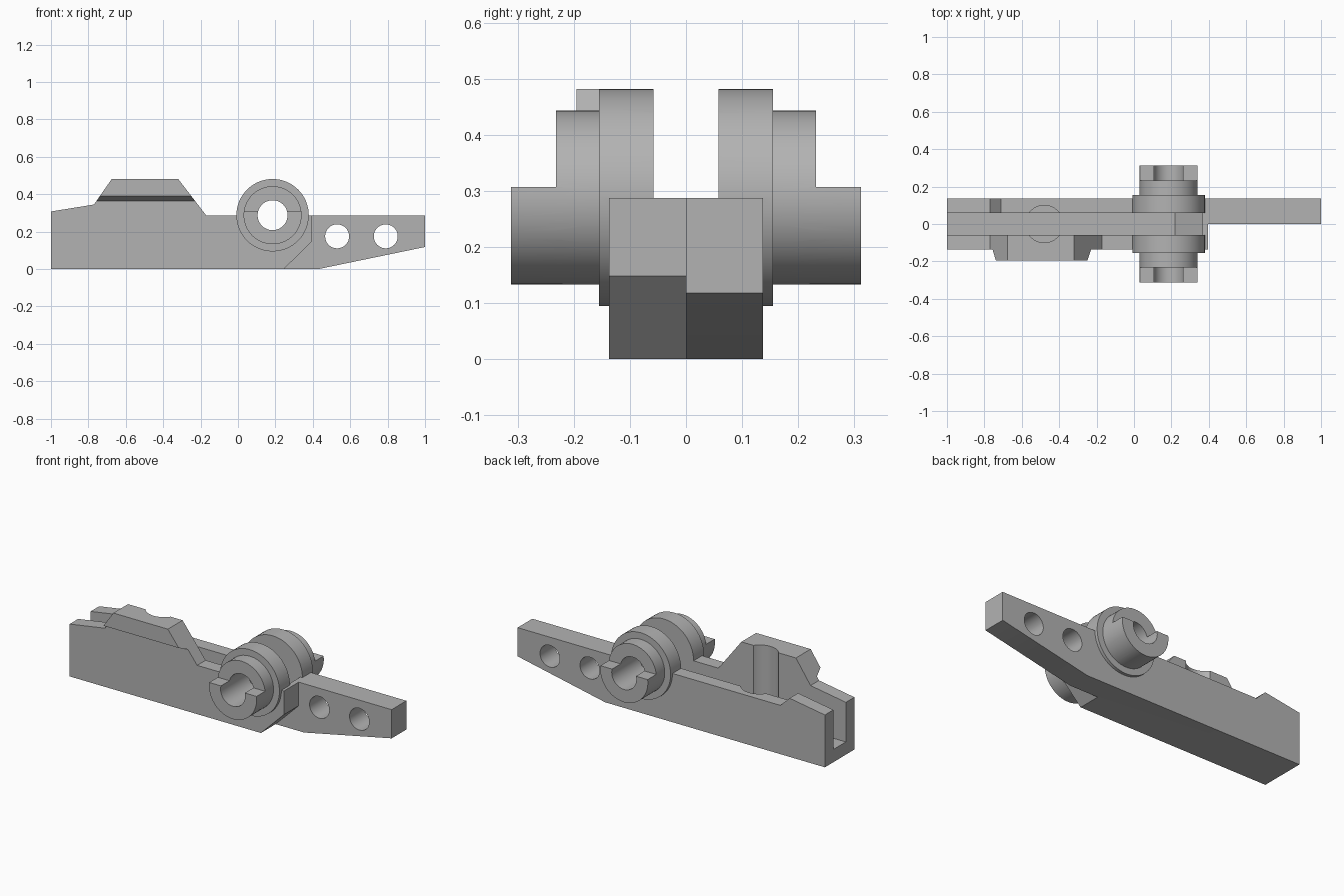
import bpy, bmesh, math

if "Cube" in bpy.data.objects:
    bpy.data.objects.remove(bpy.data.objects["Cube"])

grey = bpy.data.materials.new("light_grey")
grey.diffuse_color = (0.45, 0.45, 0.45, 1)
grey.use_nodes = True
grey.node_tree.nodes["Principled BSDF"].inputs["Base Color"].default_value = grey.diffuse_color


def loft(name, front, back, y0, y1):
    """Solid between two matching (x, z) outlines at y0 and y1."""
    bm = bmesh.new()
    a = [bm.verts.new((x, y0, z)) for x, z in front]
    b = [bm.verts.new((x, y1, z)) for x, z in back]
    n = len(a)
    bm.faces.new(a)
    bm.faces.new(b[::-1])
    for i in range(n):
        j = (i + 1) % n
        bm.faces.new((a[j], a[i], b[i], b[j]))
    bmesh.ops.recalc_face_normals(bm, faces=bm.faces)
    me = bpy.data.meshes.new(name)
    bm.to_mesh(me)
    bm.free()
    ob = bpy.data.objects.new(name, me)
    bpy.context.collection.objects.link(ob)
    me.materials.append(grey)
    return ob


def prism(name, pts, y0, y1):
    return loft(name, pts, pts, min(y0, y1), max(y0, y1))


def arc(cx, cz, r, a0=0.0, a1=2 * math.pi, n=64):
    full = a1 - a0 > 6.28
    m = n if full else n - 1
    return [(cx + r * math.cos(a0 + (a1 - a0) * i / m),
             cz + r * math.sin(a0 + (a1 - a0) * i / m)) for i in range(n)]


def combine(target, other, op):
    mod = target.modifiers.new(op, 'BOOLEAN')
    mod.operation, mod.solver, mod.object = op, 'EXACT', other
    bpy.context.view_layer.objects.active = target
    bpy.ops.object.modifier_apply(modifier=mod.name)
    bpy.data.objects.remove(other, do_unlink=True)


W, SLOT = 0.137, 0.058          # half width of the body and of the slot
CX, CZ = 0.185, 0.288           # pivot axis
TOP = 0.287

# Long rear half with the tapered arm
body = prism("lever_body", [(-1, 0), (0.43, 0), (1, 0.118), (1, TOP), (-0.71, TOP),
                            (-0.77, 0.345), (-1, 0.308)], 0, W)
# Short front half with the raised hump
front = prism("front_half", [(-1, 0), (0.245, 0), (0.395, 0.148), (0.395, TOP),
                             (-0.17, TOP), (-0.32, 0.482), (-0.675, 0.482),
                             (-0.77, 0.345), (-1, 0.308)], -W, 0)
combine(body, front, 'UNION')


# Overhanging lip on the hump, following its sloped ends
def hump(z):
    return [(-0.77 + 0.095 * (z - 0.345) / 0.137, z),
            (-0.17 - 0.15 * (z - TOP) / 0.195, z), (-0.32, 0.482), (-0.675, 0.482)]


combine(body, loft("hump_lip", hump(0.39), hump(0.365), -0.195, -W), 'UNION')

# Pivot flanges, hubs and half-cut hub ends on both sides
cut = math.asin(0.019 / 0.155)
for s in (-1, 1):
    combine(body, prism("flange", arc(CX, CZ, 0.1935), s * SLOT, s * 0.155), 'UNION')
    combine(body, prism("hub", arc(CX, CZ, 0.155), s * 0.145, s * 0.232), 'UNION')
    combine(body, prism("hub_end", arc(CX, CZ, 0.155, math.pi - cut, 2 * math.pi + cut, 40),
                        s * 0.22, s * 0.312), 'UNION')

# Lengthwise slot with a sloped far end
combine(body, prism("slot", [(-1.1, 0.075), (0.22, 0.075), (0.365, 0.22), (0.365, 0.7),
                             (-1.1, 0.7)], -SLOT, SLOT), 'DIFFERENCE')
# Round upright recess in the hump
bpy.ops.mesh.primitive_cylinder_add(vertices=64, radius=0.1, depth=0.55,
                                    location=(-0.48, 0, 0.425))
combine(body, bpy.context.object, 'DIFFERENCE')
# Pivot bore and the two arm holes
for x, z, r in ((CX, CZ, 0.08), (0.53, 0.175, 0.064), (0.79, 0.175, 0.064)):
    combine(body, prism("bore", arc(x, z, r), -0.5, 0.5), 'DIFFERENCE')

bpy.ops.object.select_all(action='DESELECT')
body.select_set(True)
bpy.context.view_layer.objects.active = body
bpy.ops.object.shade_smooth_by_angle(angle=math.radians(30))
